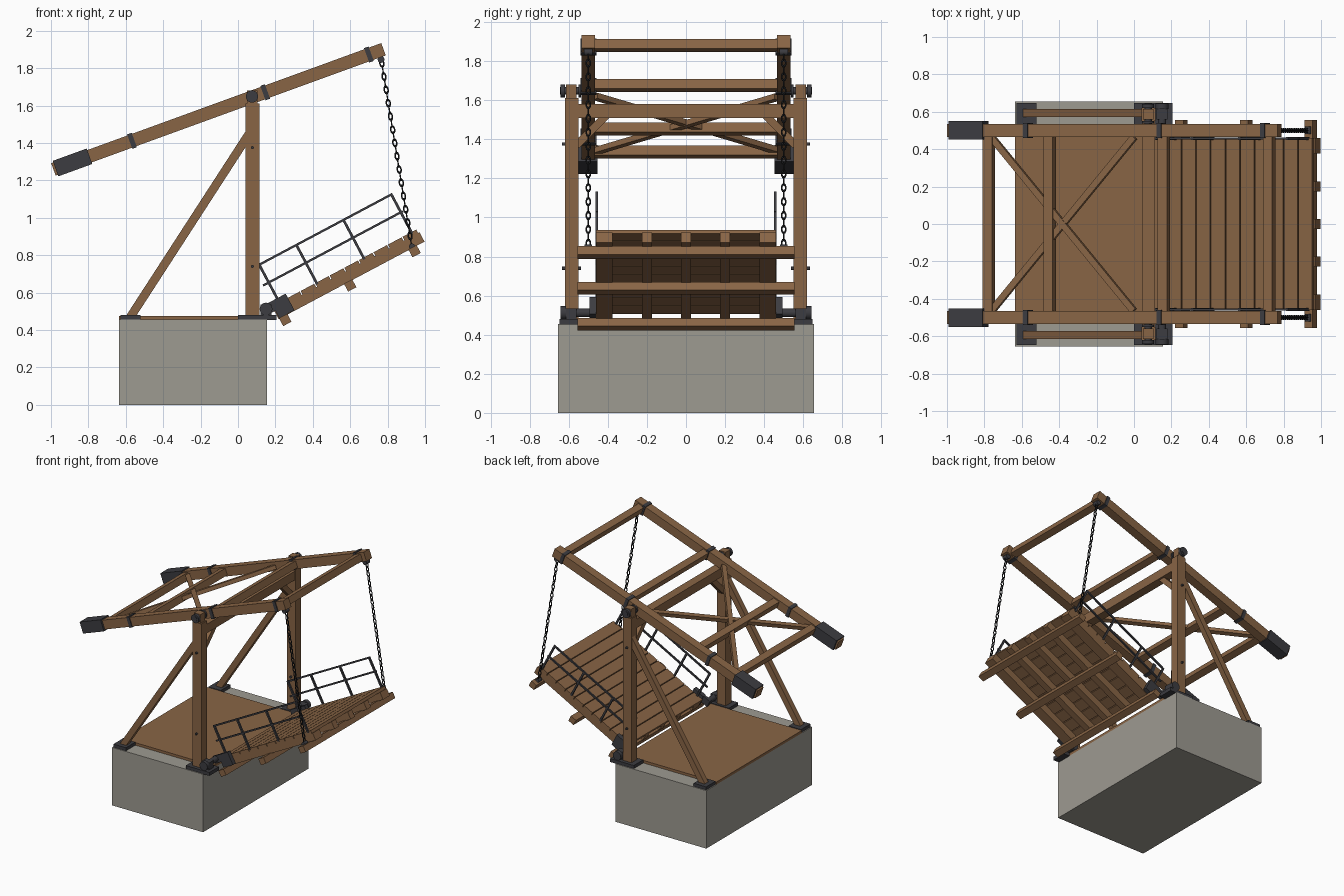
import bpy, bmesh, math
from mathutils import Matrix, Vector

old = bpy.data.objects.get("Cube")
if old:
    bpy.data.objects.remove(old, do_unlink=True)


def material(name, rgb):
    m = bpy.data.materials.new(name)
    m.use_nodes = True
    m.diffuse_color = (*rgb, 1)
    m.node_tree.nodes["Principled BSDF"].inputs["Base Color"].default_value = (*rgb, 1)
    return m


WOOD = material("brown wood", (0.25, 0.13, 0.06))
STONE = material("grey stone", (0.34, 0.325, 0.285))
IRON = material("dark iron", (0.045, 0.045, 0.052))
CHAIN = material("black chain", (0.014, 0.015, 0.017))
WORLD = Matrix()


def frame(x, z, degrees):
    """Local frame whose x axis climbs by the given angle."""
    return Matrix.Translation((x, 0, z)) @ Matrix.Rotation(-math.radians(degrees), 4, 'Y')


def add(name, bm, mat, matrix):
    me = bpy.data.meshes.new(name)
    bm.to_mesh(me)
    bm.free()
    me.materials.append(mat)
    ob = bpy.data.objects.new(name, me)
    ob.matrix_world = matrix
    bpy.context.collection.objects.link(ob)
    return ob


def box(name, xs, ys, zs, mat=WOOD, at=WORLD):
    """Box from ranges along each axis of the frame."""
    bm = bmesh.new()
    bmesh.ops.create_cube(bm, size=1)
    size = [r[1] - r[0] for r in (xs, ys, zs)]
    mid = [(r[1] + r[0]) / 2 for r in (xs, ys, zs)]
    bmesh.ops.scale(bm, vec=size, verts=bm.verts)
    bmesh.ops.translate(bm, vec=mid, verts=bm.verts)
    return add(name, bm, mat, at)


def about(c, half):
    return (c - half, c + half)


def beam(name, p, q, width, depth, up, mat=WOOD, at=WORLD):
    """Timber from p to q; depth is measured along up."""
    p, q = Vector(p), Vector(q)
    x = (q - p).normalized()
    y = Vector(up).cross(x).normalized()
    rot = Matrix((x, y, x.cross(y))).transposed().to_4x4()
    length = (q - p).length
    return box(name, (0, length), about(0, width / 2), about(0, depth / 2), mat,
               at @ Matrix.Translation(p) @ rot)


def rod(name, x, z, ys, radius, mat=IRON, at=WORLD):
    """Round pin lying along y."""
    bm = bmesh.new()
    bmesh.ops.create_cone(bm, cap_ends=True, segments=20, radius1=radius,
                          radius2=radius, depth=abs(ys[1] - ys[0]))
    for f in bm.faces:
        f.smooth = len(f.verts) == 4
    for e in bm.edges:
        e.smooth = e.calc_face_angle(0) < 0.7
    spin = Matrix.Translation((x, sum(ys) / 2, z)) @ Matrix.Rotation(math.pi / 2, 4, 'X')
    return add(name, bm, mat, at @ spin)


def side_range(s, a, b):
    return tuple(sorted((s * a, s * b)))


ARM = frame(0.075, 1.645, 20)
LEAF = frame(0.15, 0.51, 28)

# Stone pier and its deck
box("stone_pier", (-0.635, 0.155), (-0.655, 0.655), (0, 0.455), STONE)
box("pier_deck", (-0.635, 0.155), (-0.53, 0.53), (0.455, 0.475))

# Portal head beam
box("portal_beam", (0.043, 0.112), (-0.55, 0.55), (1.51, 1.58))

for s, side in ((-1, "front"), (1, "back")):
    # Post, back stay, knee brace and their iron shoes
    box(side + "_post", (0.04, 0.115), side_range(s, 0.55, 0.62), (0.475, 1.61))
    box(side + "_post_plate", (0, 0.205), side_range(s, 0.53, 0.648), (0.453, 0.48), IRON)
    box(side + "_stay_plate", (-0.628, -0.52), side_range(s, 0.53, 0.648), (0.453, 0.48), IRON)
    beam(side + "_back_stay", (-0.575, s * 0.593, 0.47), (0.06, s * 0.593, 1.45), 0.043, 0.046, (0, 0, 1))
    beam(side + "_knee_brace", (0.077, s * 0.56, 1.37), (0.077, s * 0.4, 1.53), 0.04, 0.04, (1, 0, 0))
    for z in (0.74, 1.375):
        rod(side + "_post_bolt", 0.077, z, side_range(s, 0.536, 0.634), 0.008)

    # Pivot at the post head
    box(side + "_pivot_block", (0.047, 0.105), side_range(s, 0.56, 0.615), (1.61, 1.68))
    rod(side + "_pivot_axle", 0.075, 1.648, side_range(s, 0.5, 0.645), 0.02)
    for a, b in ((0.62, 0.642), (0.536, 0.55)):
        rod(side + "_pivot_cap", 0.075, 1.648, side_range(s, a, b), 0.033)

    # Balance arm with counterweight and bands
    box(side + "_balance_arm", (-1.13, 0.748), side_range(s, 0.465, 0.535), about(0, 0.035), WOOD, ARM)
    box(side + "_counterweight", (-1.118, -0.925), side_range(s, 0.452, 0.55), about(0, 0.044), IRON, ARM)
    for u in (-0.683, 0.075, 0.665):
        box(side + "_arm_band", about(u, 0.013), side_range(s, 0.459, 0.541), about(0, 0.041), IRON, ARM)

    # Leaf hinge
    rod(side + "_hinge_pin", 0.15, 0.512, side_range(s, 0.47, 0.635), 0.022)
    rod(side + "_hinge_cap", 0.15, 0.512, side_range(s, 0.615, 0.643), 0.034)
    box(side + "_hinge_block", (0.12, 0.18), side_range(s, 0.56, 0.615), (0.475, 0.535), IRON)
    box(side + "_hinge_bracket", (0.04, 0.132), side_range(s, 0.461, 0.494), (-0.075, 0.025), IRON, LEAF)
    box(side + "_hinge_strap", (-0.02, 0.06), side_range(s, 0.468, 0.49), (-0.03, 0.025), IRON, LEAF)

    # Hand railing
    for u in (0.08, 0.305, 0.59, 0.88):
        box(side + "_rail_post", about(u, 0.007), side_range(s, 0.45, 0.464), (-0.01, 0.232), IRON, LEAF)
    for w, a, b in ((0.228, 0.073, 0.887), (0.12, 0.045, 0.892)):
        box(side + "_hand_rail", (a, b), side_range(s, 0.451, 0.463), about(w, 0.006), IRON, LEAF)

    # Lifting chain
    y = s * 0.5
    rod(side + "_chain_shackle", 0.717, -0.047, side_range(s, 0.478, 0.522), 0.018, IRON, ARM)
    rod(side + "_chain_eye", 0.847, -0.07, side_range(s, 0.48, 0.52), 0.016, IRON, LEAF)
    top = ARM @ Vector((0.717, y, -0.05))
    low = LEAF @ Vector((0.847, y, -0.065))
    along = (low - top).to_track_quat('X', 'Y').to_matrix().to_4x4()
    bpy.ops.mesh.primitive_torus_add(major_segments=12, minor_segments=6,
                                     major_radius=0.0105, minor_radius=0.004)
    first = bpy.context.object
    first.data.materials.append(CHAIN)
    first.data.transform(Matrix.Diagonal((1.7, 1, 1, 1)))
    first.data.shade_smooth()
    links = 28
    for i in range(links):
        link = first if i == 0 else bpy.data.objects.new("link", first.data)
        if i:
            bpy.context.collection.objects.link(link)
        link.name = side + "_chain_link"
        turn = Matrix.Rotation(math.pi / 2 * (i % 2), 4, 'X')
        link.matrix_world = Matrix.Translation(top.lerp(low, (i + 0.5) / links)) @ along @ turn

    # Diagonal brace of the balance frame
    beam(side + "_frame_diagonal", (-0.89, s * 0.465, 0.002 * s), (-0.08, -s * 0.465, 0.002 * s),
         0.035, 0.03, (0, 0, 1), WOOD, ARM)

# Cross beams of the balance frame
for u in (-0.905, -0.56, 0.09, 0.69):
    box("frame_cross_beam", about(u, 0.026), (-0.466, 0.466), about(0, 0.026), WOOD, ARM)

# Leaf planks, stringers and cross beams
planks, start, end = 10, 0.03, 0.912
pitch = (end - start) / planks
for i in range(planks):
    u = start + i * pitch
    box("leaf_plank", (u + 0.003, u + pitch - 0.003), (-0.46, 0.46), (-0.022, 0), WOOD, LEAF)
for y, half in ((-0.418, 0.042), (-0.2, 0.026), (0, 0.026), (0.2, 0.026), (0.418, 0.042)):
    box("leaf_stringer", (0.035, 0.918), about(y, half), (-0.078, -0.021), WOOD, LEAF)
for u in (0.064, 0.457, 0.847):
    box("leaf_cross_beam", about(u, 0.025), (-0.556, 0.556), (-0.122, -0.074), WOOD, LEAF)
